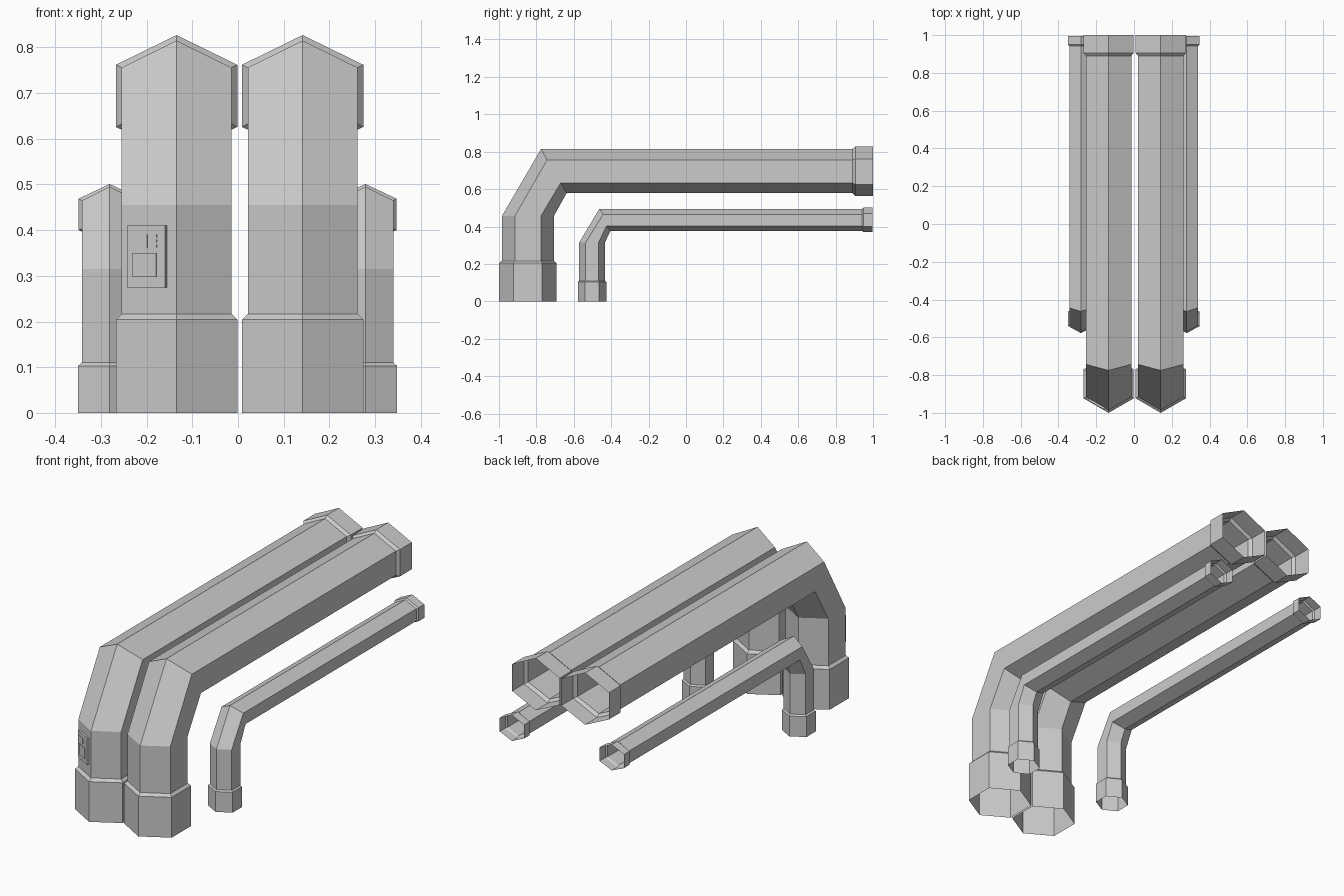
import bpy, bmesh, math
from mathutils import Matrix

if "Cube" in bpy.data.objects:
    bpy.data.objects.remove(bpy.data.objects["Cube"])


def make_object(name, bm):
    mesh = bpy.data.meshes.new(name)
    bm.to_mesh(mesh)
    bm.free()
    obj = bpy.data.objects.new(name, mesh)
    bpy.context.collection.objects.link(obj)
    return obj


def hex_pipe(name, cx, rings):
    """Open six-sided tube; each ring = half width + 4 (y, z) points, outer apex to inner apex."""
    bm = bmesh.new()
    loops = []
    for w, (a, b, c, d) in rings:
        pts = [(0, a), (w, b), (w, c), (0, d), (-w, c), (-w, b)]
        loops.append([bm.verts.new((cx + x, p[0], p[1])) for x, p in pts])
    for lo, hi in zip(loops, loops[1:]):
        for i in range(6):
            j = (i + 1) % 6
            bm.faces.new((lo[i], lo[j], hi[j], hi[i]))
    bmesh.ops.recalc_face_normals(bm, faces=bm.faces)
    return make_object(name, bm)


def upright(w, yc, r, z):
    return w, [(yc + k * r, z) for k in (-1, -0.5, 0.5, 1)]


def level(w, y, heights):
    return w, [(y, z) for z in heights]


# Large pair of pipes: foot collar, riser, elbow, long run, end collar
big_run = (0.815, 0.756, 0.633, 0.579)
big_end = (0.827, 0.762, 0.626, 0.564)
big = [
    upright(0.133, -0.846, 0.154, 0), upright(0.133, -0.846, 0.154, 0.204),
    upright(0.12, -0.846, 0.139, 0.217), upright(0.12, -0.846, 0.139, 0.455),
    (0.12, list(zip((-0.775, -0.743, -0.67, -0.638), big_run))),
    level(0.12, 0.89, big_run), level(0.133, 0.905, big_end), level(0.133, 1.0, big_end),
]
hex_pipe("large_pipe_left", -0.1345, big)
hex_pipe("large_pipe_right", 0.1415, big)

# Small outer pair of pipes
small_run = (0.495, 0.465, 0.403, 0.376)
small_end = (0.501, 0.469, 0.400, 0.370)
small = [
    upright(0.069, -0.502, 0.076, 0), upright(0.069, -0.502, 0.076, 0.103),
    upright(0.061, -0.502, 0.069, 0.110), upright(0.061, -0.502, 0.069, 0.315),
    (0.061, list(zip((-0.463, -0.443, -0.425, -0.404), small_run))),
    level(0.061, 0.942, small_run), level(0.068, 0.950, small_end), level(0.068, 0.996, small_end),
]
hex_pipe("small_pipe_left", -0.281, small)
hex_pipe("small_pipe_right", 0.279, small)

# Control panel fixed to the angled front face of the left large pipe
frame = Matrix.Translation((-0.1945, -0.950, 0)) @ Matrix.Rotation(math.radians(-30), 4, 'Z')


def panel_box(name, u0, u1, z0, z1, base, out):
    bm = bmesh.new()
    bmesh.ops.create_cube(bm, size=1)
    for v in bm.verts:
        v.co.x = u1 if v.co.x > 0 else u0
        v.co.y = -base if v.co.y > 0 else -out
        v.co.z = z1 if v.co.z > 0 else z0
    bm.transform(frame)
    return make_object(name, bm)


panel_box("panel_plate", -0.0505, 0.0455, 0.275, 0.410, -0.002, 0.010)
panel_box("panel_screen", -0.034, 0.0245, 0.297, 0.350, 0.009, 0.013)
panel_box("panel_button", -0.030, 0.0015, 0.361, 0.391, 0.009, 0.012)
for i in range(3):
    z = 0.362 + i * 0.011
    panel_box(f"panel_light_{i + 1}", 0.021, 0.025, z, z + 0.007, 0.009, 0.011)
